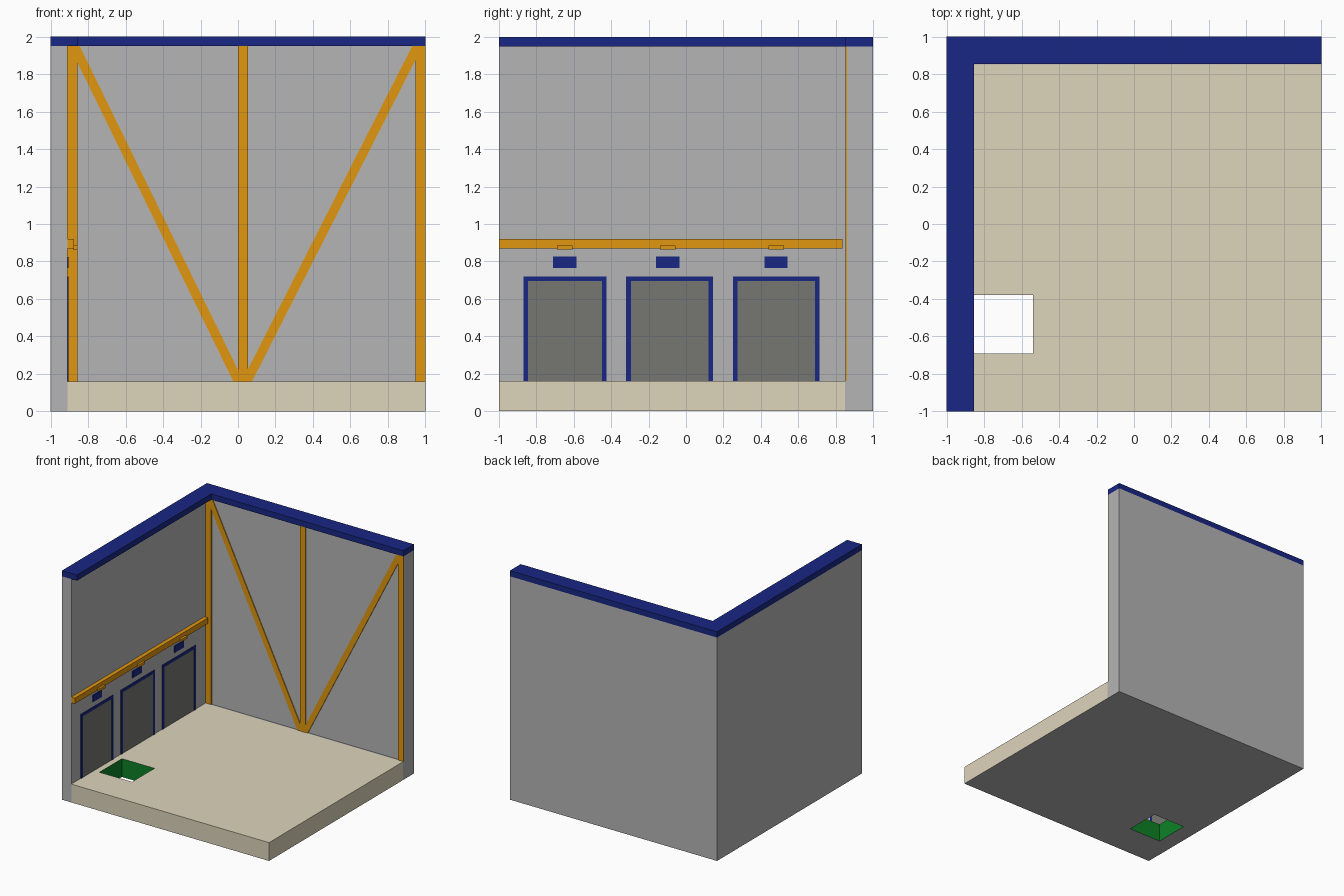
import bpy, bmesh

if "Cube" in bpy.data.objects:
    bpy.data.objects.remove(bpy.data.objects["Cube"])


def material(name, r, g, b):
    m = bpy.data.materials.new(name)
    m.diffuse_color = (r, g, b, 1)
    m.use_nodes = True
    m.node_tree.nodes["Principled BSDF"].inputs["Base Color"].default_value = m.diffuse_color
    return m


NAVY = material("navy", 0.009, 0.02, 0.23)
ORANGE = material("orange", 0.75, 0.31, 0.005)
BEIGE = material("beige", 0.73, 0.66, 0.5)
GREEN = material("green", 0.004, 0.22, 0.02)
GREY = material("grey", 0.46, 0.46, 0.46)
DARK = material("dark_grey", 0.18, 0.18, 0.17)


def finish(name, bm, *mats):
    bmesh.ops.recalc_face_normals(bm, faces=bm.faces)
    me = bpy.data.meshes.new(name)
    bm.to_mesh(me)
    bm.free()
    for m in mats:
        me.materials.append(m)
    ob = bpy.data.objects.new(name, me)
    bpy.context.collection.objects.link(ob)
    return ob


def prism(name, pts, lo, hi, mat, axis="z"):
    """Extrude a 2D outline along an axis: x takes (y, z), y takes (x, z), z takes (x, y)."""
    i = "xyz".index(axis)
    bm = bmesh.new()

    def place(p, t):
        c = list(p)
        c.insert(i, t)
        return c

    face = bm.faces.new([bm.verts.new(place(p, lo)) for p in pts])
    ext = bmesh.ops.extrude_face_region(bm, geom=[face])["geom"]
    for v in ext:
        if isinstance(v, bmesh.types.BMVert):
            v.co[i] = hi
    return finish(name, bm, mat)


def rect(a0, a1, b0, b1):
    return [(a0, b0), (a1, b0), (a1, b1), (a0, b1)]


def box(name, x, y, z, mat):
    return prism(name, rect(*x, *y), z[0], z[1], mat)


def ell(x, y):
    """L-shaped plan along the left and back edges."""
    return [(-1, -1), (x, -1), (x, y), (1, y), (1, 1), (-1, 1)]


WX, WY, FLOOR, TOP = -0.91, 0.862, 0.16, 1.95

# Walls and their overhanging coping
prism("walls", ell(WX, WY), 0, TOP, GREY)
prism("wall_coping", ell(-0.855, 0.853), TOP, 2, NAVY)
box("back_wall_footing", (WX, 1), (0.85, WY), (0, FLOOR), GREY)

# Floor slab with a square pit through it: beige top, green pit sides, grey underside
bm = bmesh.new()
outer, inner = rect(WX, 1, -1, 0.85), rect(-0.855, -0.54, -0.69, -0.38)
rings = [[bm.verts.new((x, y, z)) for x, y in ring]
         for z in (0, FLOOR) for ring in (outer, inner)]
for a, b, slot in ((0, 1, 2), (2, 3, 0), (0, 2, 0), (1, 3, 1)):
    A, B = rings[a], rings[b]
    for k in range(4):
        n = (k + 1) % 4
        bm.faces.new((A[k], A[n], B[n], B[k])).material_index = slot
finish("floor_slab", bm, BEIGE, GREEN, GREY)

# Back wall frame: three posts and two slanted braces
for name, x in (("left_post", WX), ("middle_post", 0.0), ("right_post", 0.947)):
    box(name, (x, x + 0.053), (0.853, WY), (FLOOR, TOP), ORANGE)
for name, foot, head in (("left_brace", -0.025, -0.90), ("right_brace", 0.02, 0.93)):
    w = 0.055
    prism(name, [(foot, FLOOR), (foot + w, FLOOR), (head + w, TOP), (head, TOP)],
          0.8545, WY, ORANGE, "y")

# Three doors on the left wall, each with frame, panel, sign plate and rail clip
for n, (y0, y1) in enumerate(((-0.87, -0.425), (-0.32, 0.145), (0.25, 0.715)), 1):
    t, ztop = 0.025, 0.72
    frame = [(y0, FLOOR), (y0, ztop), (y1, ztop), (y1, FLOOR), (y1 - t, FLOOR),
             (y1 - t, ztop - t), (y0 + t, ztop - t), (y0 + t, FLOOR)]
    prism(f"door_frame_{n}", frame, WX, WX + 0.006, NAVY, "x")
    prism(f"door_panel_{n}", rect(y0 + t, y1 - t, FLOOR, ztop - t), WX, WX + 0.003, DARK, "x")
for n, c in enumerate((-0.648, -0.098, 0.482), 1):
    box(f"sign_plate_{n}", (WX, WX + 0.006), (c - 0.062, c + 0.062), (0.765, 0.825), NAVY)
    box(f"rail_clip_{n}", (-0.88, -0.857), (c - 0.042, c + 0.042), (0.863, 0.886), ORANGE)

# Long rail above the doors
box("door_rail", (WX, -0.875), (-1, 0.838), (0.87, 0.92), ORANGE)
